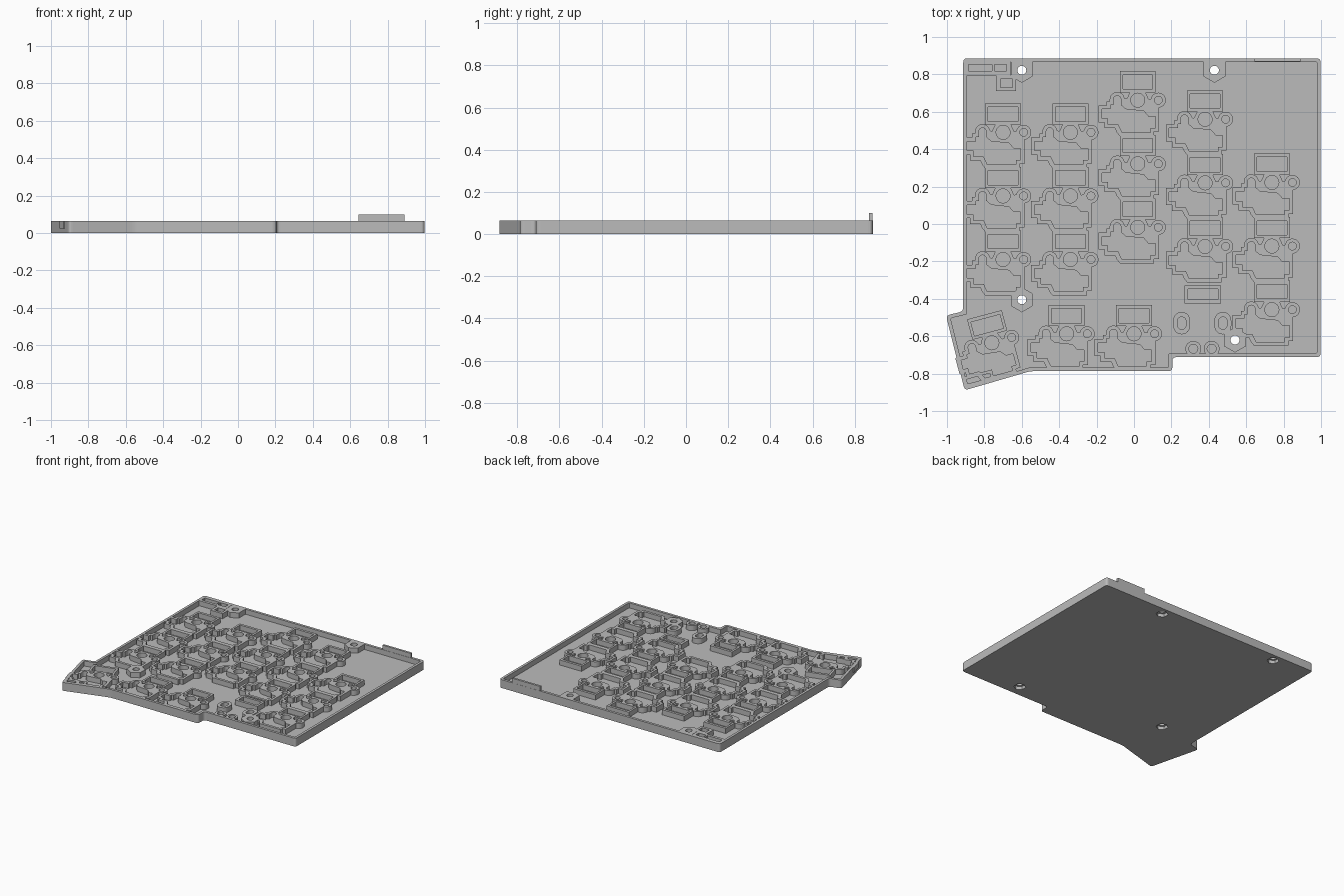
import bpy, bmesh, math
from mathutils import Vector, Matrix

cube = bpy.data.objects.get("Cube")
if cube:
    bpy.data.objects.remove(cube, do_unlink=True)

MM = 0.02                      # one millimetre in scene units
FLOOR, RIM, TAB = 0.025, 0.065, 0.1
WALL = 0.02

grey = bpy.data.materials.new("plain grey")
grey.use_nodes = True
grey.diffuse_color = (0.5, 0.5, 0.5, 1)
grey.node_tree.nodes["Principled BSDF"].inputs["Base Color"].default_value = (0.5, 0.5, 0.5, 1)


def arc(x, y, r, a0=0, a1=360, n=24):
    closed = abs(a1 - a0) == 360
    steps = n if closed else n + 1
    return [(x + r * math.cos(math.radians(a0 + (a1 - a0) * i / n)),
             y + r * math.sin(math.radians(a0 + (a1 - a0) * i / n))) for i in range(steps)]


def rect(x0, x1, y0, y1):
    return [(x0, y0), (x1, y0), (x1, y1), (x0, y1)]


def slot(x, y, r, half):
    return arc(x, y + half - r, r, 0, 180, 12) + arc(x, y - half + r, r, 180, 360, 12)


def hexagon(x, y, r):
    return arc(x, y, r, 30, 390, 6)


def inset(poly, d):
    """Move every edge of a clockwise outline inwards by d."""
    out = []
    for i, p in enumerate(poly):
        p, a, b = Vector(p), Vector(poly[i - 1]), Vector(poly[(i + 1) % len(poly)])
        u, v = (p - a).normalized(), (b - p).normalized()
        n, m = Vector((u.y, -u.x)), Vector((v.y, -v.x))
        out.append(tuple(p + (n + m) * d / (1 + n.dot(m))))
    return out


def rounded(poly, r):
    """Replace each corner with a short curve."""
    out = []
    for i, p in enumerate(poly):
        p, a, b = Vector(p), Vector(poly[i - 1]), Vector(poly[(i + 1) % len(poly)])
        s, e = p + (a - p).normalized() * r, p + (b - p).normalized() * r
        for k in range(6):
            t = k / 5
            out.append(tuple(s * (1 - t) ** 2 + p * 2 * t * (1 - t) + e * t * t))
    return out


def prism_mesh(name, loops, z0, z1, scale=1.0):
    """Extrude an outline; further loops become holes."""
    curve = bpy.data.curves.new(name, 'CURVE')
    curve.dimensions, curve.fill_mode = '2D', 'BOTH'
    curve.extrude = (z1 - z0) / 2
    for loop in loops:
        spline = curve.splines.new('POLY')
        spline.points.add(len(loop) - 1)
        for point, (x, y) in zip(spline.points, loop):
            point.co = (x * scale, y * scale, 0, 1)
        spline.use_cyclic_u = True
        spline.use_smooth = False
    temp = bpy.data.objects.new(name, curve)
    bpy.context.collection.objects.link(temp)
    graph = bpy.context.evaluated_depsgraph_get()
    mesh = bpy.data.meshes.new_from_object(temp.evaluated_get(graph))
    bpy.data.objects.remove(temp, do_unlink=True)
    bpy.data.curves.remove(curve)
    bm = bmesh.new()
    bm.from_mesh(mesh)
    bmesh.ops.translate(bm, vec=(0, 0, (z0 + z1) / 2), verts=bm.verts)
    bmesh.ops.remove_doubles(bm, verts=bm.verts, dist=1e-5)
    bmesh.ops.recalc_face_normals(bm, faces=bm.faces)
    for face in bm.faces:
        face.smooth = False
        face.material_index = 0
    bm.to_mesh(mesh)
    bm.free()
    mesh.name = name
    mesh.materials.clear()
    mesh.materials.append(grey)
    return mesh


def place(name, mesh, x=0, y=0, turn=0):
    obj = bpy.data.objects.new(name, mesh)
    obj.matrix_world = Matrix.Translation((x, y, 0)) @ Matrix.Rotation(math.radians(turn), 4, 'Z')
    bpy.context.collection.objects.link(obj)
    return obj


def prism(name, loops, z0=FLOOR, z1=RIM):
    return place(name, prism_mesh(name, loops, z0, z1))


# Tray: floor with nut recesses, rim wall and rear tab
outline = [(-.913, .886), (.998, .886), (.998, -.712), (.205, -.712), (.205, -.787),
           (-.555, -.787), (-.905, -.889), (-1.005, -.489), (-.913, -.467)]
screws = [(-.6, .822), (.43, .822), (-.6, -.405), (.54, -.62)]
outer = rounded(outline, 0.022)
prism("tray_floor", [outer] + [hexagon(x, y, .044) for x, y in screws], 0, FLOOR)
prism("rim_wall", [outer, rounded(inset(outline, WALL), 0.008)])
prism("rear_tab", [rect(.645, .89, .868, .885)], FLOOR, TAB)

# Screw bosses, the rear pair joined to the wall
for x, y in screws:
    shape = hexagon(x, y, .067)
    if y > 0.5:
        shape = [(x - .058, .88), (x - .058, y - .033), (x, y - .067),
                 (x + .058, y - .033), (x + .058, .88)]
    prism("screw_boss", [shape, arc(x, y, .024)])

# Switch socket: raised outline in millimetres with pockets left open
socket_outline = (
    [(-4.8, 7.75), (-4.8, 2.1), (-2.1, 2.1), (-2.9, .4), (-3.3, .4)]
    + arc(-5.5, 0.2, 2, 10, 180, 10)
    + [(-7.5, -.3), (-8.3, -.3), (-8.3, -1.4), (-10.5, -1.4), (-10.5, -5.9), (-8.9, -5.9),
       (-8.9, -7.5), (-6.1, -7.5), (-5.6, -8.6), (-4.8, -9.6), (4.4, -9.6), (4.4, -8.4),
       (5.7, -8.4), (5.7, -1.99)]
    + arc(5.5, 0, 2, -80, 170, 18)
    + [(2.9, .3), (2.1, 2.1), (4.8, 2.1), (4.8, 7.75)])
socket_pocket = (
    arc(-5.5, .2, 1, 0, 180, 8)
    + [(-6.5, -1.3), (-7.3, -1.3), (-7.3, -2.4), (-9.6, -2.4), (-9.6, -4.9), (-7.9, -4.9),
       (-7.9, -6.5), (-5.2, -6.5), (-4.2, -8.6), (3.4, -8.6), (3.4, -7.4), (4.7, -7.4),
       (4.7, -4.3), (2.8, -4.3), (1.6, -2.9), (-3.2, -2.4), (-4.5, -1.3)])
socket = prism_mesh("switch_socket", [
    socket_outline, socket_pocket, rect(-4, 4, 2.95, 6.75),
    arc(0, 0, 1.87), arc(5.5, 0, 1.05, n=16)], FLOOR - .001, RIM, MM)

# Columns of sockets: x, topmost y
for x, top in [(-.7, .49), (-.34, .49), (.02, .662), (.38, .56), (.737, .222)]:
    for row in range(3):
        place("switch_socket", socket, x, top - row * 17 * MM)

# Thumb sockets, the outer one turned
for x, y, turn in [(-.76, -.635, 15), (-.36, -.587, 0), (0, -.587, 0)]:
    place("thumb_socket", socket, x, y, turn)

# Component pockets in the rear corner
prism("corner_pockets", [rect(-.9, -.66, .795, .875), rect(-.886, -.758, .817, .854),
                         rect(-.747, -.683, .817, .854)])
prism("small_pocket", [rect(-.737, -.63, .71, .797), rect(-.715, -.65, .73, .775)])

# Light window, oval guides and round guides near the front
prism("light_window", [rect(.27, .465, -.425, -.328), rect(.29, .448, -.405, -.347)])
for x in (.255, .475):
    prism("oval_guide", [slot(x, -.53, .045, .06), slot(x, -.53, .023, .033)])
for x in (.317, .415):
    prism("round_guide", [arc(x, -.667, .042), arc(x, -.667, .024)])

# Slim pocket beside the turned thumb socket
slim = prism_mesh("slim_pocket", [rect(-.08, .08, -.028, .028), rect(-.064, .064, -.012, .012)],
                  FLOOR, RIM)
place("slim_pocket", slim, -.83, -.826, 15)
